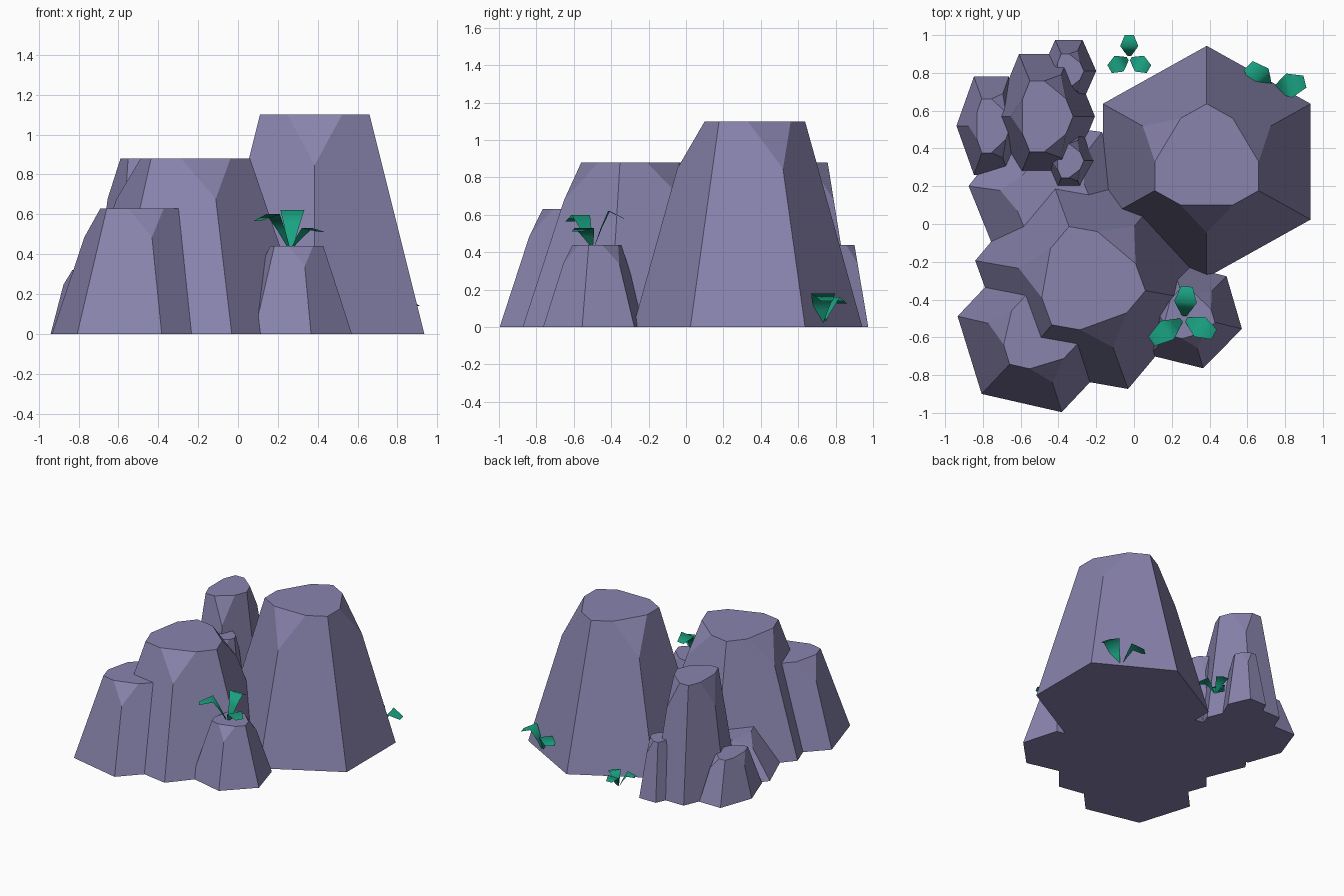
import bpy, bmesh, math
from mathutils import Vector

if "Cube" in bpy.data.objects:
    bpy.data.objects.remove(bpy.data.objects["Cube"])


def material(name, color):
    m = bpy.data.materials.new(name)
    m.diffuse_color = color
    m.use_nodes = True
    m.node_tree.nodes["Principled BSDF"].inputs["Base Color"].default_value = m.diffuse_color
    return m


ROCK = material("rock_violet", (0.25, 0.23, 0.42, 1))
LEAF = material("leaf_green", (0.01, 0.36, 0.22, 1))


def finish(bm, name, mat, smooth=False):
    bmesh.ops.recalc_face_normals(bm, faces=bm.faces)
    me = bpy.data.meshes.new(name)
    bm.to_mesh(me)
    bm.free()
    me.materials.append(mat)
    for p in me.polygons:
        p.use_smooth = smooth
    ob = bpy.data.objects.new(name, me)
    bpy.context.collection.objects.link(ob)
    return ob


def rock(name, cx, cy, rx, ry, h, rot, taper=0.5):
    """Tapered hexagonal column; alternate top corners are chipped off."""
    def corner(i, s, z):
        a = math.radians(30 + rot + 60 * i)
        return Vector((cx + rx * s * math.cos(a), cy + ry * s * math.sin(a), z))
    base = [corner(i, 1, 0) for i in range(6)]
    top = [corner(i, taper, h) for i in range(6)]
    pts = list(base)
    for i in range(6):
        if i % 2:
            pts.append(top[i])
        else:
            pts.append(base[i].lerp(top[i], 0.77))
            pts.append(top[i].lerp(top[i - 1], 0.5))
            pts.append(top[i].lerp(top[(i + 1) % 6], 0.5))
    bm = bmesh.new()
    for p in pts:
        bm.verts.new(p)
    bmesh.ops.convex_hull(bm, input=bm.verts)
    bmesh.ops.dissolve_limit(bm, angle_limit=0.02, verts=bm.verts, edges=bm.edges)
    return finish(bm, name, ROCK)


# large rocks
rock("rock_tall", 0.385, 0.33, 0.635, 0.613, 1.10, 0)
rock("rock_middle", -0.24, -0.30, 0.61, 0.61, 0.88, 20)
rock("rock_front_left", -0.51, -0.585, 0.435, 0.43, 0.63, 17)
rock("rock_front_small", 0.285, -0.485, 0.295, 0.29, 0.44, 16)
rock("rock_low_back", -0.44, 0.14, 0.44, 0.44, 0.27, 22)
# slim columns at the rear left
rock("column_tall", -0.475, 0.57, 0.268, 0.38, 0.88, 30, 0.57)
rock("column_back", -0.345, 0.81, 0.145, 0.19, 0.44, 30, 0.55)
rock("column_inner", -0.345, 0.335, 0.145, 0.19, 0.62, 30, 0.55)
rock("column_left", -0.755, 0.52, 0.185, 0.30, 0.32, 30, 0.55)

# leaf profile: distance out, height, half width
PROFILE = [(0.08, 0.0, 0.012), (0.28, 0.5, 0.035), (0.52, 1.0, 0.06), (1.0, 0.78, 0.03)]


def plant(name, x, y, z, leaves, width=1.0):
    """Tuft of bent leaves; each leaf is (angle, length, height)."""
    bm = bmesh.new()
    for ang, length, height in leaves:
        a = math.radians(ang)
        out = Vector((math.cos(a), math.sin(a), 0))
        side = Vector((-math.sin(a), math.cos(a), 0))
        prev = None
        for r, t, w in PROFILE:
            c = Vector((x, y, z)) + out * r * length + Vector((0, 0, t * height))
            row = [bm.verts.new(c - side * w * width), bm.verts.new(c + side * w * width)]
            if prev:
                bm.faces.new((prev[0], row[0], row[1], prev[1]))
            prev = row
    return finish(bm, name, LEAF, True)


plant("plant_on_rock", 0.265, -0.50, 0.44, [(85, 0.17, 0.18), (215, 0.21, 0.16), (332, 0.18, 0.09)])
plant("plant_back", -0.025, 0.88, 0.0, [(90, 0.12, 0.09), (210, 0.12, 0.09), (330, 0.12, 0.09)], 0.8)
plant("plant_side", 0.73, 0.71, 0.0, [(14, 0.18, 0.18), (134, 0.18, 0.16), (254, 0.18, 0.1)], 1.1)
